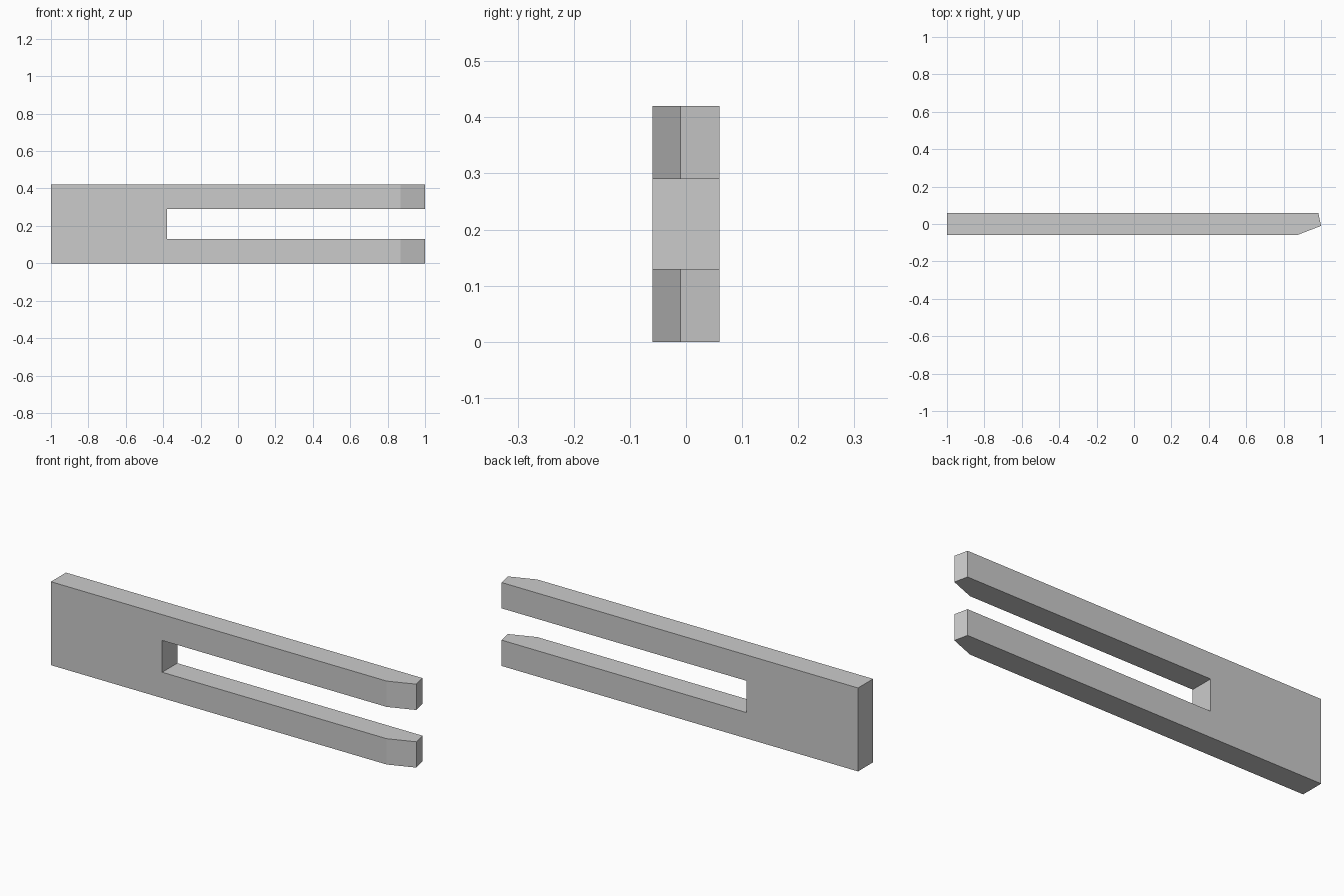
import bpy, bmesh

if "Cube" in bpy.data.objects:
    bpy.data.objects.remove(bpy.data.objects["Cube"])

HEIGHT = 0.42


def prism(name, outline, z0, z1):
    """Extrude a plan outline (x, y) from z0 up to z1."""
    bm = bmesh.new()
    base = bm.faces.new([bm.verts.new((x, y, z0)) for x, y in outline])
    top = bmesh.ops.extrude_face_region(bm, geom=[base])["geom"]
    bmesh.ops.translate(bm, vec=(0, 0, z1 - z0),
                        verts=[v for v in top if isinstance(v, bmesh.types.BMVert)])
    bmesh.ops.recalc_face_normals(bm, faces=bm.faces)
    mesh = bpy.data.meshes.new(name)
    bm.to_mesh(mesh)
    bm.free()
    obj = bpy.data.objects.new(name, mesh)
    bpy.context.collection.objects.link(obj)
    return obj


# Flat bar with a bevelled tip
fork = prism("forked_bar", [(-1, -0.06), (0.87, -0.06), (1, -0.01),
                            (0.985, 0.06), (-1, 0.06)], 0, HEIGHT)
grey = bpy.data.materials.new("light grey")
grey.diffuse_color = (0.6, 0.6, 0.6, 1)
grey.use_nodes = True
grey.node_tree.nodes["Principled BSDF"].inputs["Base Color"].default_value = grey.diffuse_color
fork.data.materials.append(grey)

# Open slot that splits the bar into two prongs
slot = prism("slot_cutter", [(-0.38, -0.2), (1.2, -0.2), (1.2, 0.2), (-0.38, 0.2)],
             0.13, 0.29)
slot.data.materials.append(grey)
slot.hide_render = True
slot.hide_viewport = True

cut = fork.modifiers.new("slot", "BOOLEAN")
cut.operation = "DIFFERENCE"
cut.solver = "EXACT"
cut.object = slot
